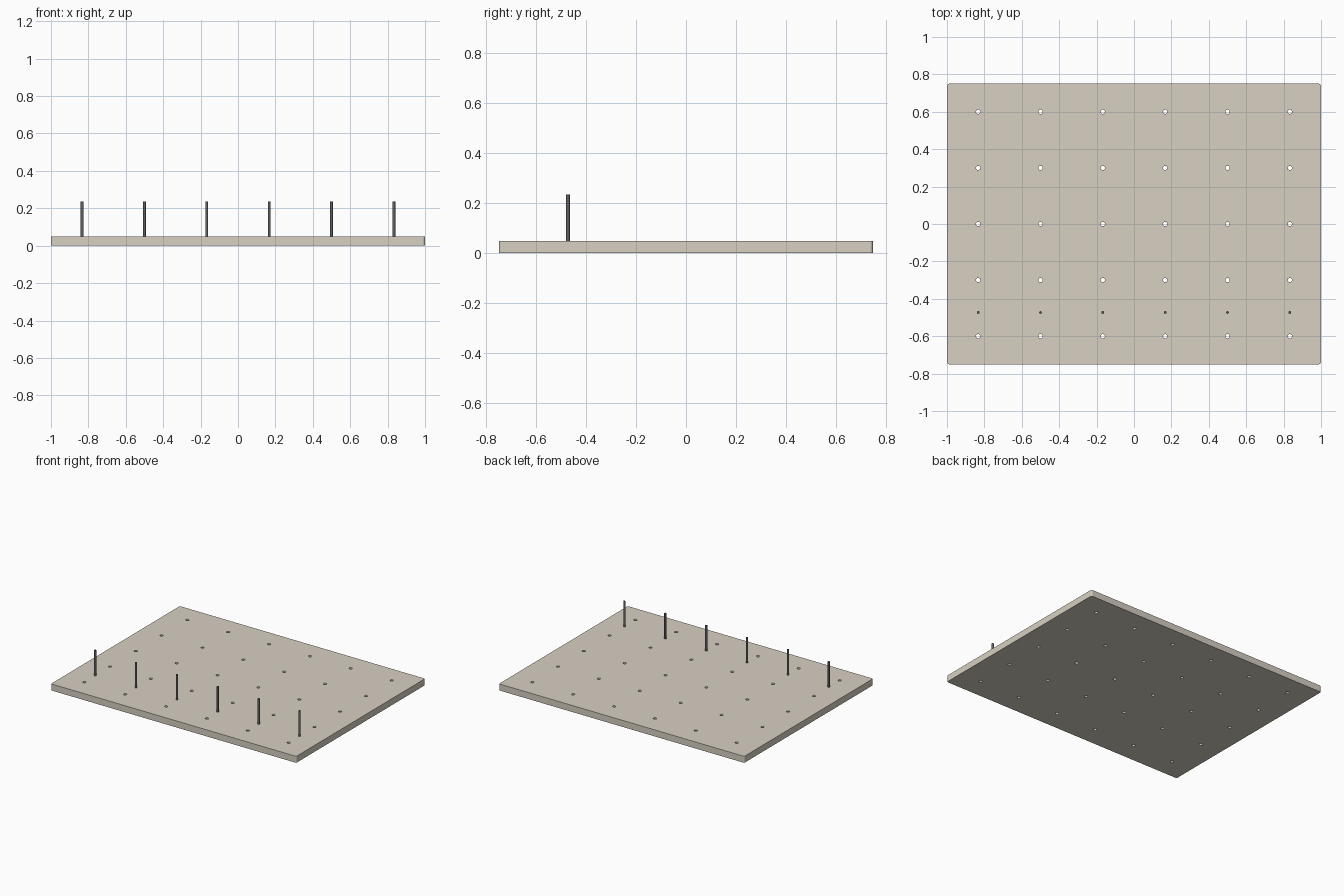
import bpy, bmesh
from mathutils import Matrix

if "Cube" in bpy.data.objects:
    bpy.data.objects.remove(bpy.data.objects["Cube"])

TOP = 0.048
XS = [-5/6 + i/3 for i in range(6)]
HOLE_YS = [-0.6, -0.3, 0, 0.3, 0.6]


def material(name, rgb):
    m = bpy.data.materials.new(name)
    m.diffuse_color = (*rgb, 1)
    m.use_nodes = True
    m.node_tree.nodes["Principled BSDF"].inputs["Base Color"].default_value = m.diffuse_color
    return m


def add_object(name, bm, mat=None):
    mesh = bpy.data.meshes.new(name)
    bm.to_mesh(mesh)
    bm.free()
    ob = bpy.data.objects.new(name, mesh)
    bpy.context.collection.objects.link(ob)
    if mat:
        mesh.materials.append(mat)
    return ob


def cylinder(bm, x, y, z0, z1, r, sides):
    bmesh.ops.create_cone(bm, cap_ends=True, segments=sides, radius1=r, radius2=r,
                          depth=z1 - z0, matrix=Matrix.Translation((x, y, (z0 + z1) / 2)))


beige = material("board_beige", (0.68, 0.63, 0.54))
dark = material("pin_dark", (0.12, 0.12, 0.12))

# board with slightly rounded vertical corners
bm = bmesh.new()
bmesh.ops.create_cube(bm, size=1, matrix=Matrix.Translation((0, 0, TOP / 2))
                      @ Matrix.Diagonal((2, 1.5, TOP, 1)))
upright = [e for e in bm.edges if abs(e.verts[0].co.z - e.verts[1].co.z) > 0.01]
bmesh.ops.bevel(bm, geom=upright, offset=0.012, segments=4, profile=0.5, affect='EDGES')
board = add_object("board", bm, beige)

# grid of through holes
bm = bmesh.new()
for x in XS:
    for y in HOLE_YS:
        cylinder(bm, x, y, -0.05, TOP + 0.05, 0.0115, 16)
cutter = add_object("hole_cutter", bm)
cutter.hide_render = True
cutter.hide_set(True)
mod = board.modifiers.new("holes", 'BOOLEAN')
mod.object = cutter
mod.operation = 'DIFFERENCE'
mod.solver = 'EXACT'

# row of upright pins near the front
for i, x in enumerate(XS):
    bm = bmesh.new()
    cylinder(bm, x, -0.473, TOP, 0.235, 0.0075, 12)
    add_object(f"pin_{i + 1}", bm, dark)
